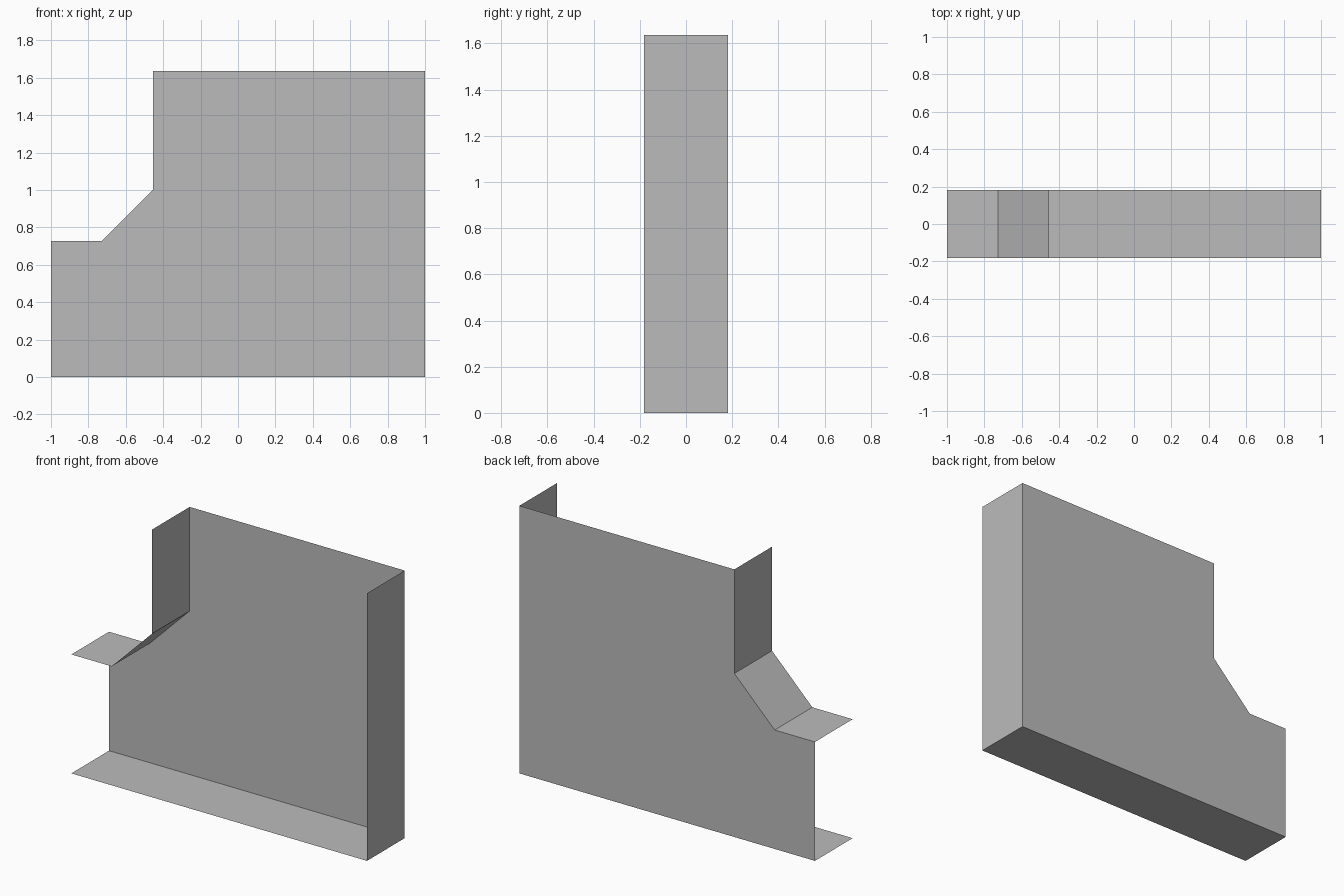
import bpy
import bmesh

cube = bpy.data.objects.get("Cube")
if cube:
    bpy.data.objects.remove(cube)

UNIT = 1 / 11      # the whole part fits a grid of 22 units across
DEPTH = 2          # half depth in units

grey = bpy.data.materials.new("plain grey")
grey.use_nodes = True
colour = (0.5, 0.5, 0.5, 1)
grey.diffuse_color = colour
grey.node_tree.nodes["Principled BSDF"].inputs["Base Color"].default_value = colour

# Outline runs clockwise seen from the front
outer_path = [(11, 18), (11, 0), (-11, 0)]
notch_path = [(-11, 8), (-8, 8), (-5, 11), (-5, 18)]


def finish(name, bm):
    mesh = bpy.data.meshes.new(name)
    bm.to_mesh(mesh)
    bm.free()
    mesh.materials.append(grey)
    obj = bpy.data.objects.new(name, mesh)
    bpy.context.collection.objects.link(obj)
    return obj


def add_points(bm, path, y):
    return [bm.verts.new((x * UNIT, y * UNIT, z * UNIT)) for x, z in path]


def flange(name, path):
    """Thin sheet swept from the open front to the back panel."""
    bm = bmesh.new()
    front = add_points(bm, path, -DEPTH)
    back = add_points(bm, path, DEPTH)
    for i in range(len(path) - 1):
        bm.faces.new((front[i], front[i + 1], back[i + 1], back[i]))
    return finish(name, bm)


# Back panel with the stepped and chamfered corner
bm = bmesh.new()
bm.faces.new(add_points(bm, outer_path + notch_path, DEPTH))
finish("back_panel", bm)

# Folded sheets; the top and the short end stay open
flange("side_and_bottom_flange", outer_path)
flange("notch_flange", notch_path)
